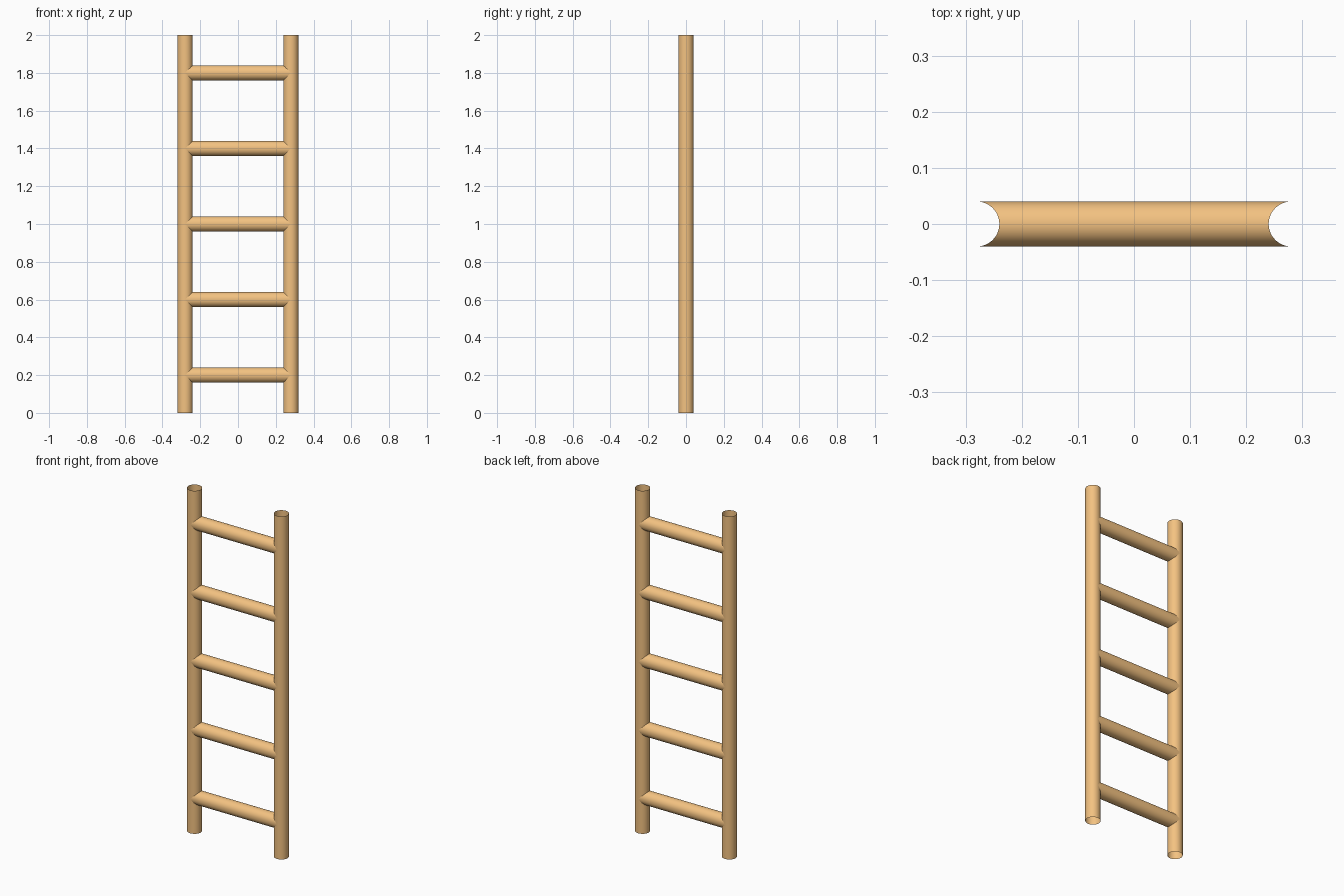
import bpy, bmesh
from math import sin, cos, pi

if "Cube" in bpy.data.objects:
    bpy.data.objects.remove(bpy.data.objects["Cube"])

R = 0.04            # tube radius of rails and rungs
HALF = 0.28         # rail centre distance from the middle
HEIGHT = 2.0
SIDES = 48
RUNGS = [0.2 + 0.4 * i for i in range(5)]
RING = [(R * cos(2 * pi * i / SIDES), R * sin(2 * pi * i / SIDES)) for i in range(SIDES)]

wood = bpy.data.materials.new("orange_wood")
wood.diffuse_color = (0.9, 0.54, 0.22, 1)
wood.use_nodes = True
wood.node_tree.nodes["Principled BSDF"].inputs["Base Color"].default_value = wood.diffuse_color


def finish(name, bm):
    bmesh.ops.remove_doubles(bm, verts=bm.verts, dist=1e-6)
    mesh = bpy.data.meshes.new(name)
    bm.to_mesh(mesh)
    bm.free()
    mesh.materials.append(wood)
    obj = bpy.data.objects.new(name, mesh)
    bpy.context.collection.objects.link(obj)
    bpy.ops.object.select_all(action='DESELECT')
    bpy.context.view_layer.objects.active = obj
    obj.select_set(True)
    bpy.ops.object.shade_smooth_by_angle()


def add_face(bm, points):
    # drop repeated corners so the tips of the joints become triangles
    pts = [p for i, p in enumerate(points)
           if sum((a - b) ** 2 for a, b in zip(p, points[i - 1])) > 1e-12]
    if len(pts) > 2:
        bm.faces.new([bm.verts.new(p) for p in pts])


# Rails: open tubes, with an opening on the inner side where each rung joins
def rail(name, side):
    def column(c):
        cut = max(0.0, -side * c)
        return [0.0] + [z + s * cut for z in RUNGS for s in (-1, 1)] + [HEIGHT]

    bm = bmesh.new()
    for i, (c0, s0) in enumerate(RING):
        c1, s1 = RING[(i + 1) % SIDES]
        za, zb = column(c0), column(c1)
        x0, x1 = side * HALF + c0, side * HALF + c1
        for k in range(0, len(za), 2):
            add_face(bm, [(x0, s0, za[k]), (x1, s1, zb[k]),
                          (x1, s1, zb[k + 1]), (x0, s0, za[k + 1])])
    finish(name, bm)


# Rungs: open tubes with ends coped to fit round the rails
def rung(name, z):
    bm = bmesh.new()
    for i, (c0, s0) in enumerate(RING):
        c1, s1 = RING[(i + 1) % SIDES]
        e0, e1 = HALF - abs(c0), HALF - abs(c1)
        add_face(bm, [(-e0, s0, z + c0), (e0, s0, z + c0),
                      (e1, s1, z + c1), (-e1, s1, z + c1)])
    bmesh.ops.reverse_faces(bm, faces=bm.faces[:])
    finish(name, bm)


rail("left_rail", -1)
rail("right_rail", 1)
for n, z in enumerate(RUNGS, 1):
    rung(f"rung_{n}", z)
